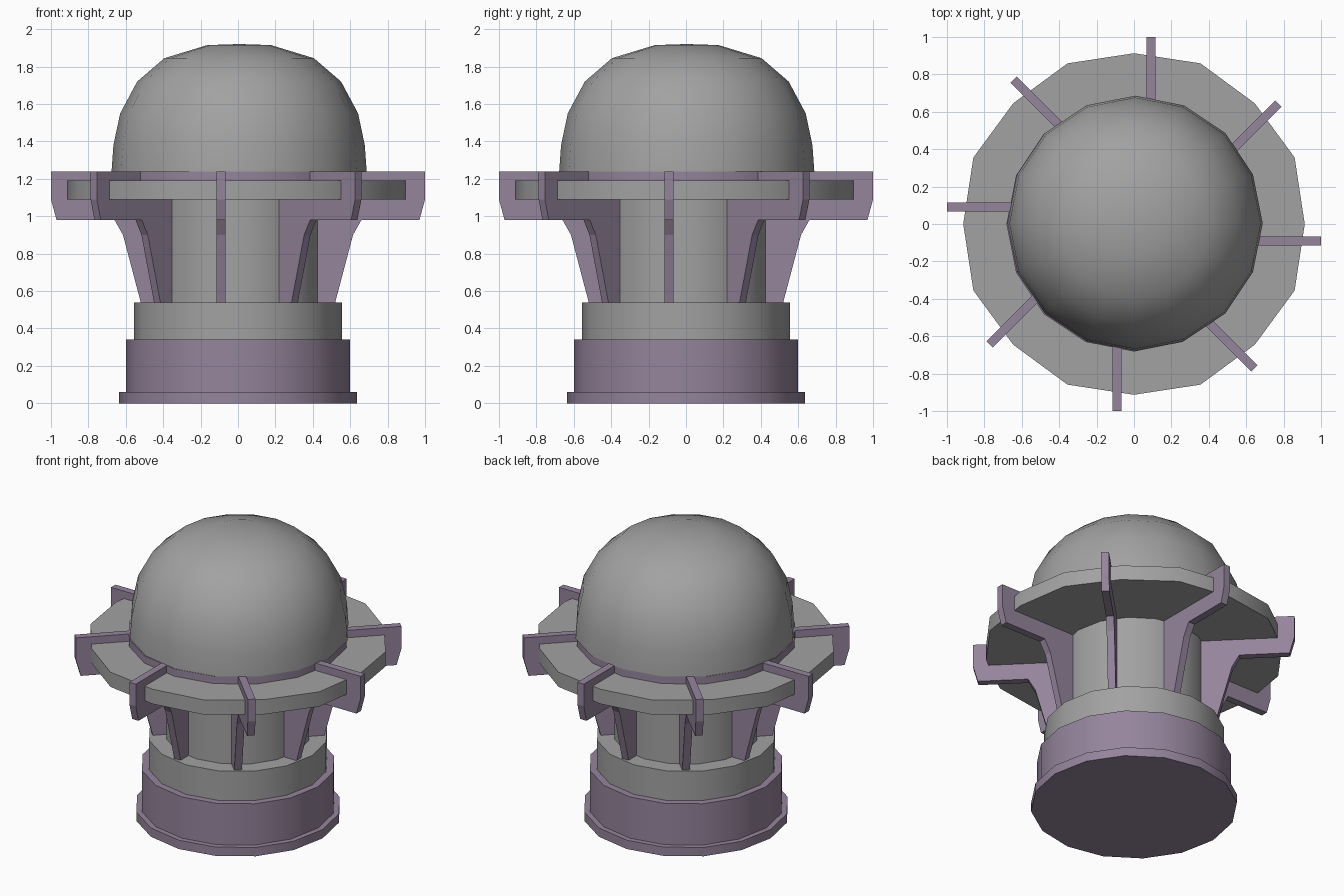
import bpy, bmesh, math
from mathutils import Matrix, Vector

if "Cube" in bpy.data.objects:
    bpy.data.objects.remove(bpy.data.objects["Cube"])

SIDES = 16


def material(name, rgb):
    m = bpy.data.materials.new(name)
    m.diffuse_color = (*rgb, 1.0)
    m.use_nodes = True
    m.node_tree.nodes["Principled BSDF"].inputs["Base Color"].default_value = m.diffuse_color
    return m


GREY = material("grey", (0.36, 0.36, 0.36))
PURPLE = material("dusty_purple", (0.30, 0.232, 0.332))


def finish(name, bm, mat, smooth=True):
    bmesh.ops.recalc_face_normals(bm, faces=bm.faces)
    me = bpy.data.meshes.new(name)
    bm.to_mesh(me)
    bm.free()
    me.materials.append(mat)
    ob = bpy.data.objects.new(name, me)
    bpy.context.collection.objects.link(ob)
    if smooth:
        bpy.ops.object.select_all(action='DESELECT')
        ob.select_set(True)
        bpy.context.view_layer.objects.active = ob
        bpy.ops.object.shade_smooth_by_angle(angle=math.radians(32))
    return ob


def lathe(name, profile, mat, centre=(0, 0), odd_scale=1.0):
    """Turn an (r, z) profile, bottom to top, into a closed 16-sided solid."""
    bm = bmesh.new()
    rings = []
    for r, z in profile:
        ring = []
        for k in range(SIDES):
            a = 2 * math.pi * k / SIDES
            q = r * (odd_scale if k % 2 else 1.0)
            ring.append(bm.verts.new((centre[0] + q * math.cos(a), centre[1] + q * math.sin(a), z)))
        rings.append(ring)
    for lo, hi in zip(rings, rings[1:]):
        for k in range(SIDES):
            n = (k + 1) % SIDES
            bm.faces.new((lo[k], lo[n], hi[n], hi[k]))
    bm.faces.new(rings[0])
    bm.faces.new(rings[-1])
    return finish(name, bm, mat)


# base and column
lathe("foot", [(0.635, 0), (0.635, 0.06)], PURPLE)
lathe("base_drum", [(0.60, 0.06), (0.60, 0.34)], PURPLE)
lathe("base_step", [(0.555, 0.34), (0.555, 0.54)], GREY)
lathe("column", [(0.447, 0.54), (0.447, 1.09)], GREY)

# wide ring plate and the collar under the dome
lathe("ring_plate", [(0.913, 1.09), (0.913, 1.19)], GREY, odd_scale=1.018)
lathe("dome_collar", [(0.682, 1.19), (0.682, 1.24)], PURPLE)

# dome
lathe("dome", [(0.682, 1.24), (0.672, 1.38), (0.636, 1.55), (0.545, 1.72),
               (0.40, 1.845), (0.17, 1.915), (0.02, 1.92)], GREY, centre=(0.006, 0.004))

# eight brackets set off-centre like a pinwheel
bracket = [(0.38, 0.54), (0.52, 0.54), (0.615, 0.90), (0.66, 0.98), (0.97, 0.98),
           (1.0, 1.09), (1.0, 1.24), (0.62, 1.24), (0.38, 1.15)]
bm = bmesh.new()
for i in range(8):
    rot = Matrix.Rotation(i * math.pi / 4, 4, 'Z')
    sides = [[bm.verts.new(rot @ Vector((r, y, z))) for r, z in bracket]
             for y in (-0.115, -0.067)]
    a, b = sides
    bm.faces.new(a)
    bm.faces.new(b)
    for k in range(len(bracket)):
        n = (k + 1) % len(bracket)
        bm.faces.new((a[k], a[n], b[n], b[k]))
finish("brackets", bm, PURPLE, smooth=False)
